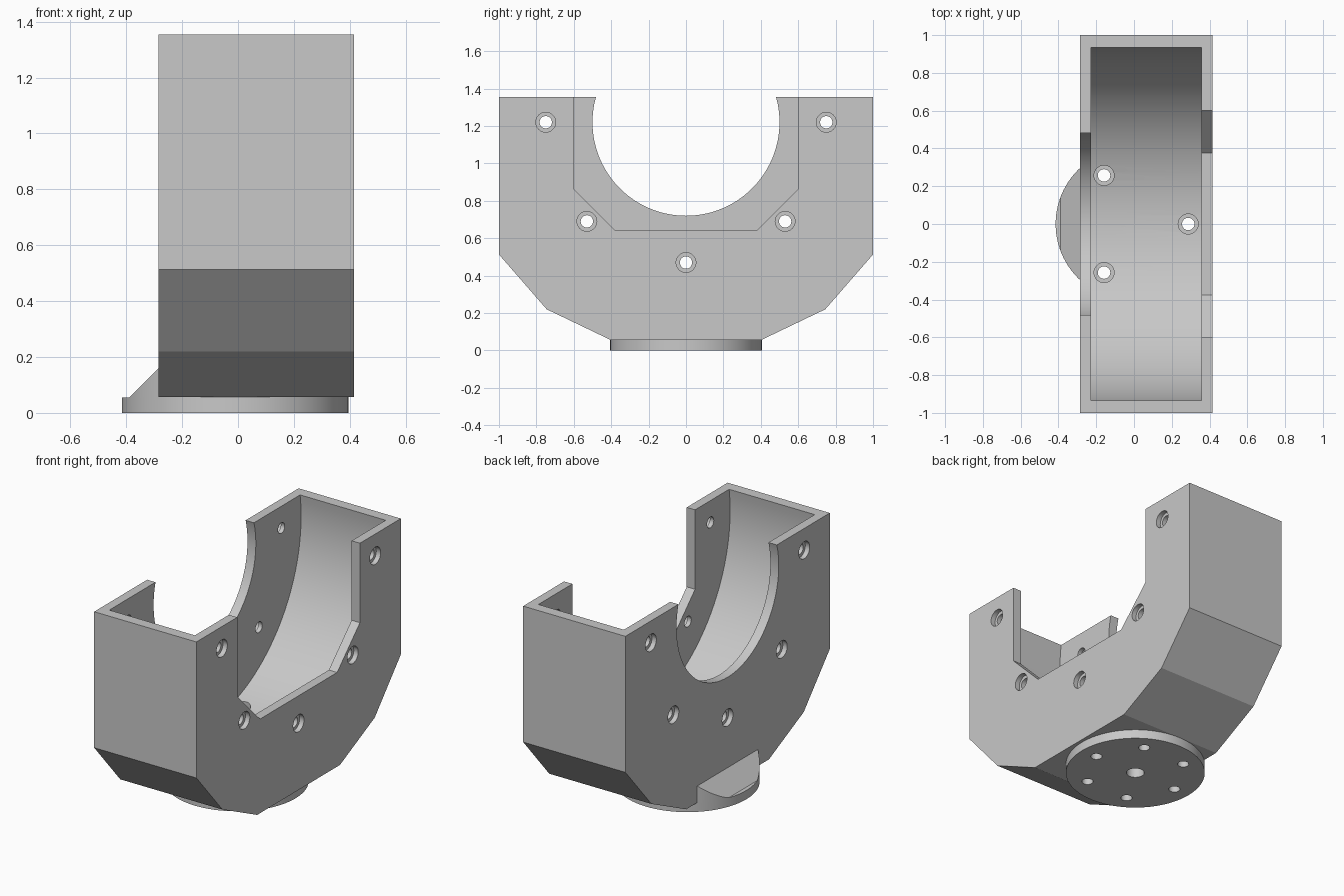
import bpy, bmesh
from math import pi, cos, sin, radians
from mathutils import Matrix, Vector

default = bpy.data.objects.get("Cube")
if default:
    bpy.data.objects.remove(default, do_unlink=True)

grey = bpy.data.materials.new("plain grey")
grey.use_nodes = True
colour = (0.58, 0.58, 0.58, 1)
grey.diffuse_color = colour
grey.node_tree.nodes["Principled BSDF"].inputs["Base Color"].default_value = colour


def finish(bm, name):
    bmesh.ops.recalc_face_normals(bm, faces=bm.faces)
    mesh = bpy.data.meshes.new(name)
    bm.to_mesh(mesh)
    bm.free()
    mesh.materials.append(grey)
    obj = bpy.data.objects.new(name, mesh)
    bpy.context.collection.objects.link(obj)
    return obj


def prism(name, points, axis, start, end):
    """Extrude a profile along x (points are y, z) or y (points are x, z)."""
    bm = bmesh.new()
    place = (lambda a, b: (start, a, b)) if axis == "x" else (lambda a, b: (a, start, b))
    face = bm.faces.new([bm.verts.new(place(a, b)) for a, b in points])
    shift = Vector((end - start, 0, 0) if axis == "x" else (0, end - start, 0))
    new = bmesh.ops.extrude_face_region(bm, geom=[face])["geom"]
    verts = [v for v in new if isinstance(v, bmesh.types.BMVert)]
    bmesh.ops.translate(bm, vec=shift, verts=verts)
    return finish(bm, name)


def cylinder(name, radius, axis, a, b, start, end, sides=32):
    """Cylinder along x at (y, z) = (a, b), or along z at (x, y) = (a, b)."""
    mid = (start + end) / 2
    if axis == "x":
        matrix = Matrix.Translation((mid, a, b)) @ Matrix.Rotation(pi / 2, 4, "Y")
    else:
        matrix = Matrix.Translation((a, b, mid))
    bm = bmesh.new()
    bmesh.ops.create_cone(bm, cap_ends=True, segments=sides, radius1=radius,
                          radius2=radius, depth=end - start, matrix=matrix)
    return finish(bm, name)


def combine(target, tool, operation="DIFFERENCE"):
    tool.hide_render = True
    mod = target.modifiers.new("combine", "BOOLEAN")
    mod.operation = operation
    mod.solver = "EXACT"
    mod.object = tool
    bpy.context.view_layer.objects.active = target
    bpy.ops.object.modifier_apply(modifier=mod.name)
    bpy.data.objects.remove(tool, do_unlink=True)


def mirrored(half):
    return half + [(-a, b) for a, b in reversed(half)]


BACK, FRONT, AXIS_Z, WALL = -0.285, 0.415, 1.22, 0.057

# Faceted outer shell
housing = prism("housing", mirrored([(1, 1.355), (1, 0.513), (0.745, 0.22), (0.405, 0.057)]),
                "x", BACK, FRONT)

# Round mounting flange with its sloped overhang
flange = cylinder("flange", 0.405, "z", -0.01, 0, 0, 0.2, 96)
slope = prism("slope_cutter", [(-0.7, 0.055), (-0.39, 0.055), (0.055, 0.5), (-0.7, 0.5)],
              "y", -0.6, 0.6)
combine(flange, slope)
combine(housing, flange, "UNION")

# Round cavity, round opening in one wall, angular opening in the other
combine(housing, cylinder("cavity_cutter", 0.943, "x", 0, AXIS_Z, BACK + WALL, FRONT - WALL, 128))
combine(housing, cylinder("round_opening_cutter", 0.5, "x", 0, AXIS_Z, -0.5, 0, 96))
combine(housing, prism("angular_opening_cutter",
                       mirrored([(0.6, 1.6), (0.6, 0.863), (0.377, 0.64)]), "x", 0, 0.6))

# Counterbored screw holes through both side walls
for y, z in [(0, 0.47), (0.53, 0.69), (-0.53, 0.69), (0.75, AXIS_Z), (-0.75, AXIS_Z)]:
    combine(housing, cylinder("hole", 0.033, "x", y, z, -0.5, 0.6))
    combine(housing, cylinder("bore", 0.053, "x", y, z, -0.5, BACK + 0.03))
    combine(housing, cylinder("bore", 0.053, "x", y, z, FRONT - 0.03, 0.6))

# Flange holes: alternate ones run through to the cavity floor
for i in range(6):
    x, y = -0.01 + 0.297 * cos(radians(60 * i)), 0.297 * sin(radians(60 * i))
    combine(housing, cylinder("hole", 0.033, "z", x, y, -0.1, 0.06 if i % 2 else 0.5))
    if i % 2 == 0:
        combine(housing, cylinder("bore", 0.053, "z", x, y, 0.2, 0.5))
combine(housing, cylinder("centre_hole", 0.052, "z", -0.01, 0, -0.1, 0.1))

# Smooth the round surfaces, keep the facets crisp
bpy.ops.object.select_all(action="DESELECT")
housing.select_set(True)
bpy.context.view_layer.objects.active = housing
bpy.ops.object.shade_smooth_by_angle(angle=radians(15))
